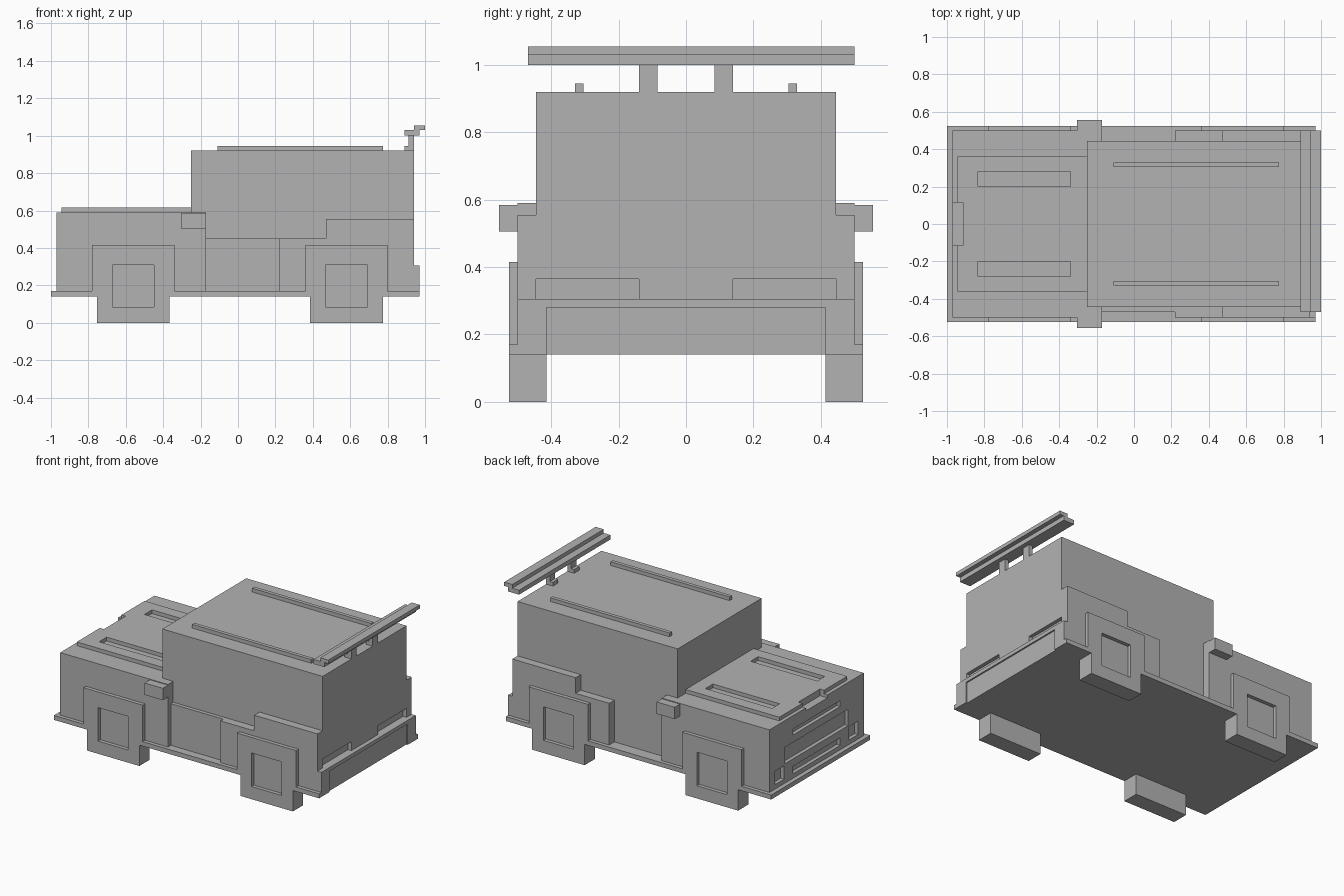
import bpy
import bmesh

cube = bpy.data.objects.get("Cube")
if cube:
    bpy.data.objects.remove(cube, do_unlink=True)

grey = bpy.data.materials.new("plain grey")
grey.use_nodes = True
GREY = (0.45, 0.45, 0.45, 1)
grey.diffuse_color = GREY
grey.node_tree.nodes["Principled BSDF"].inputs["Base Color"].default_value = GREY


def box(name, x, y, z):
    """Box from (min, max) ranges on each axis."""
    bm = bmesh.new()
    bmesh.ops.create_cube(bm, size=1)
    for v in bm.verts:
        v.co = [r[0] if c < 0 else r[1] for c, r in zip(v.co, (x, y, z))]
    mesh = bpy.data.meshes.new(name)
    bm.to_mesh(mesh)
    bm.free()
    mesh.materials.append(grey)
    obj = bpy.data.objects.new(name, mesh)
    bpy.context.collection.objects.link(obj)
    return obj


def side(s, inner, outer):
    """Y range on one side of the vehicle, s = -1 or 1."""
    return tuple(sorted((s * inner, s * outer)))


def cut(targets, x, y, z):
    """Carve a box-shaped recess out of each target."""
    cutter = box("cutter", x, y, z)
    cutter.hide_render = True
    for obj in targets:
        mod = obj.modifiers.new("recess", 'BOOLEAN')
        mod.operation = 'DIFFERENCE'
        mod.solver = 'EXACT'
        mod.object = cutter
        bpy.context.view_layer.update()
        graph = bpy.context.evaluated_depsgraph_get()
        mesh = bpy.data.meshes.new_from_object(obj.evaluated_get(graph))
        obj.modifiers.clear()
        obj.data = mesh
    bpy.data.objects.remove(cutter, do_unlink=True)


# Main body volumes
sill = box("sill", (-1, 0.97), (-0.525, 0.525), (0.14, 0.17))
front_body = box("front_body", (-0.97, -0.17), (-0.5, 0.5), (0.15, 0.59))
cabin = box("cabin", (-0.25, 0.94), (-0.445, 0.445), (0.15, 0.92))
rear_panel = box("rear_panel", (0.22, 0.94), (-0.5, 0.5), (0.15, 0.45))
rear_body = box("rear_body", (0.47, 0.94), (-0.5, 0.5), (0.15, 0.555))
box("door_panel", (-0.17, 0.22), (-0.47, -0.44), (0.15, 0.45))
bumper = box("rear_bumper", (0.93, 0.97), (-0.5, 0.5), (0.15, 0.305))
hood = box("hood_plate", (-0.945, -0.25), (-0.36, 0.36), (0.58, 0.615))

# Bumper panel and hood latch notch
cut([bumper, sill], (0.96, 1.1), (-0.415, 0.415), (0.1, 0.28))
cut([hood, front_body], (-1.1, -0.915), (-0.115, 0.115), (0.57, 0.7))

# Grille and slots in the nose
for half, z in ((0.25, (0.46, 0.5)), (0.335, (0.3, 0.41)), (0.25, (0.2, 0.25))):
    cut([front_body], (-1.1, -0.945), (-half, half), z)

for s, label in ((-1, "near"), (1, "far")):
    # Headlight, hood vent and tail light recesses
    cut([front_body], (-1.1, -0.945), side(s, 0.345, 0.44), (0.2, 0.29))
    cut([hood], (-0.835, -0.34), side(s, 0.2, 0.28), (0.5, 0.7))
    cut([cabin, rear_panel, rear_body], (0.915, 1.1), side(s, 0.14, 0.445), (0.305, 0.365))

    # Square wheels with arches and recessed hubs
    for axle, x in (("front", -0.56), ("rear", 0.58)):
        wheel = box(f"{axle}_wheel_{label}", (x - 0.195, x + 0.195),
                    side(s, 0.415, 0.525), (0, 0.395))
        arch = box(f"{axle}_arch_{label}", (x - 0.22, x + 0.22),
                   side(s, 0.49, 0.525), (0.15, 0.415))
        cut([wheel, arch, sill], (x - 0.112, x + 0.112), side(s, 0.5, 0.6), (0.085, 0.31))

    # Mirror, roof rail and spoiler bracket
    box(f"mirror_{label}", (-0.305, -0.17), side(s, 0.49, 0.555), (0.505, 0.585))
    box(f"roof_rail_{label}", (-0.11, 0.775), side(s, 0.305, 0.33), (0.91, 0.945))
    box(f"spoiler_foot_{label}", (0.89, 0.94), side(s, 0.085, 0.14), (0.91, 0.945))
    box(f"spoiler_post_{label}", (0.912, 0.94), side(s, 0.085, 0.14), (0.94, 1.005))

# Stepped rear spoiler
box("spoiler_lower", (0.89, 0.97), (-0.47, 0.5), (1.0, 1.03))
box("spoiler_upper", (0.94, 1.0), (-0.47, 0.5), (1.03, 1.055))
